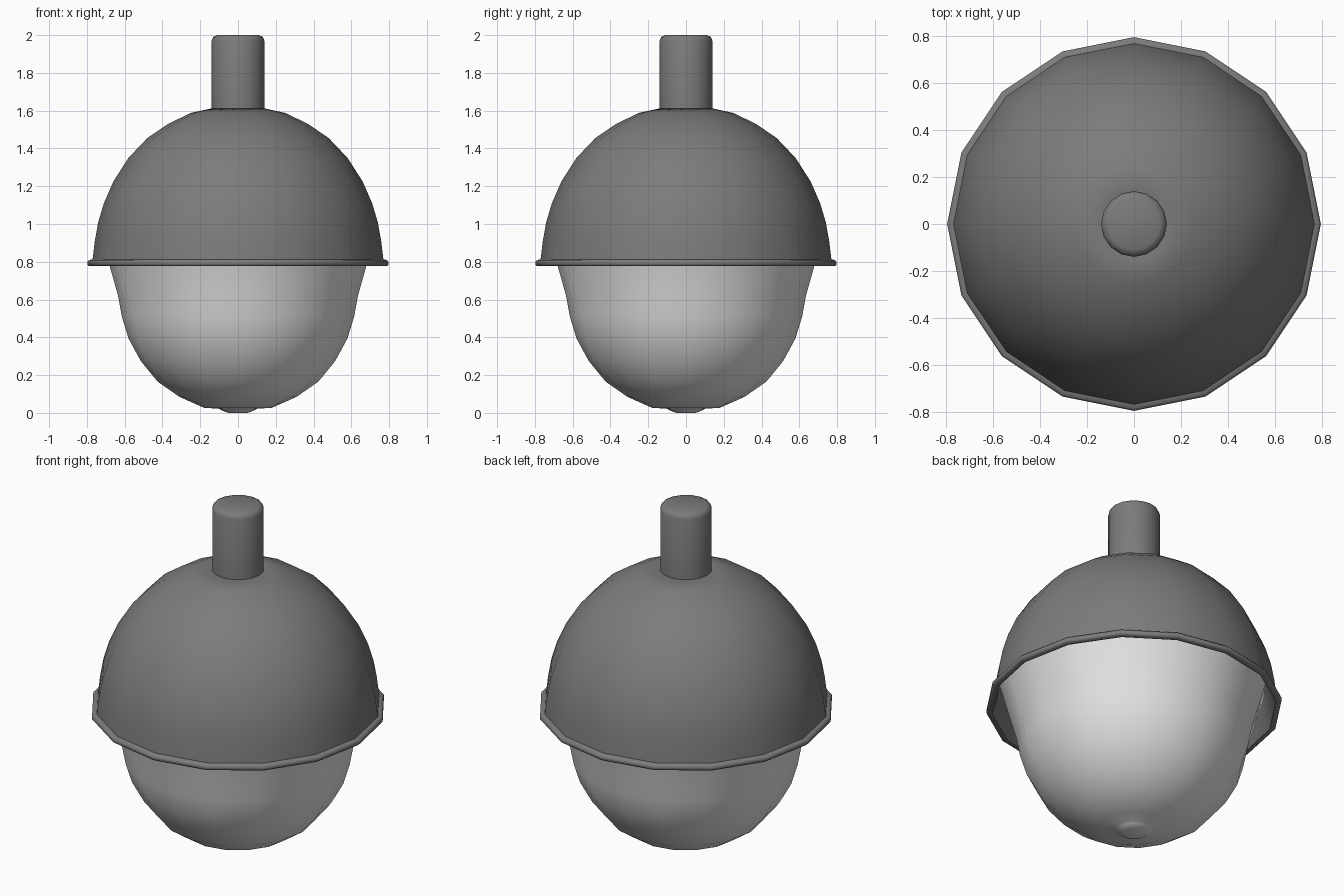
import bpy, bmesh, math

if "Cube" in bpy.data.objects:
    bpy.data.objects.remove(bpy.data.objects["Cube"])

SIDES = 16


def material(name, value):
    m = bpy.data.materials.new(name)
    m.diffuse_color = (value, value, value, 1)
    m.use_nodes = True
    m.node_tree.nodes["Principled BSDF"].inputs["Base Color"].default_value = m.diffuse_color
    return m


def lathe(name, profile, mat, angle=50):
    """Spin an (r, z) profile around z; r = 0 becomes a single pole vertex."""
    bm = bmesh.new()
    rings = []
    for r, z in profile:
        if r == 0:
            rings.append([bm.verts.new((0, 0, z))] * SIDES)
        else:
            rings.append([bm.verts.new((r * math.cos(2 * math.pi * i / SIDES),
                                        r * math.sin(2 * math.pi * i / SIDES), z))
                          for i in range(SIDES)])
    for a, b in zip(rings, rings[1:]):
        for i in range(SIDES):
            j = (i + 1) % SIDES
            quad = list(dict.fromkeys((a[i], a[j], b[j], b[i])))
            bm.faces.new(quad)
    me = bpy.data.meshes.new(name)
    bm.to_mesh(me)
    bm.free()
    me.materials.append(mat)
    ob = bpy.data.objects.new(name, me)
    bpy.context.collection.objects.link(ob)
    bpy.ops.object.select_all(action='DESELECT')
    ob.select_set(True)
    bpy.context.view_layer.objects.active = ob
    bpy.ops.object.shade_smooth_by_angle(angle=math.radians(angle))
    return ob


dark = material("dark grey", 0.20)
light = material("light grey", 0.76)

# Rounded nut with a small tip, flaring up into the cap
lathe("nut", [(0, 0.005), (0.05, 0.0), (0.085, 0.012), (0.10, 0.022), (0.18, 0.027),
              (0.31, 0.085), (0.425, 0.165), (0.515, 0.275), (0.58, 0.395),
              (0.615, 0.51), (0.635, 0.62), (0.68, 0.78), (0.725, 0.95)], light)

# Hollow dome cap with a thin rolled rim
lathe("cap", [(0.72, 0.96), (0.75, 0.81), (0.765, 0.777), (0.788, 0.777),
              (0.797, 0.785), (0.797, 0.80), (0.788, 0.81), (0.77, 0.812),
              (0.758, 0.91), (0.74, 1.01), (0.71, 1.11), (0.66, 1.225),
              (0.58, 1.35), (0.48, 1.455), (0.37, 1.53), (0.25, 1.588),
              (0.14, 1.612), (0.12, 1.60)], dark, 60)

# Stem with softened top edge
lathe("stem", [(0.14, 1.56), (0.14, 1.97), (0.132, 1.99), (0.11, 2.0), (0, 2.0)], dark)
